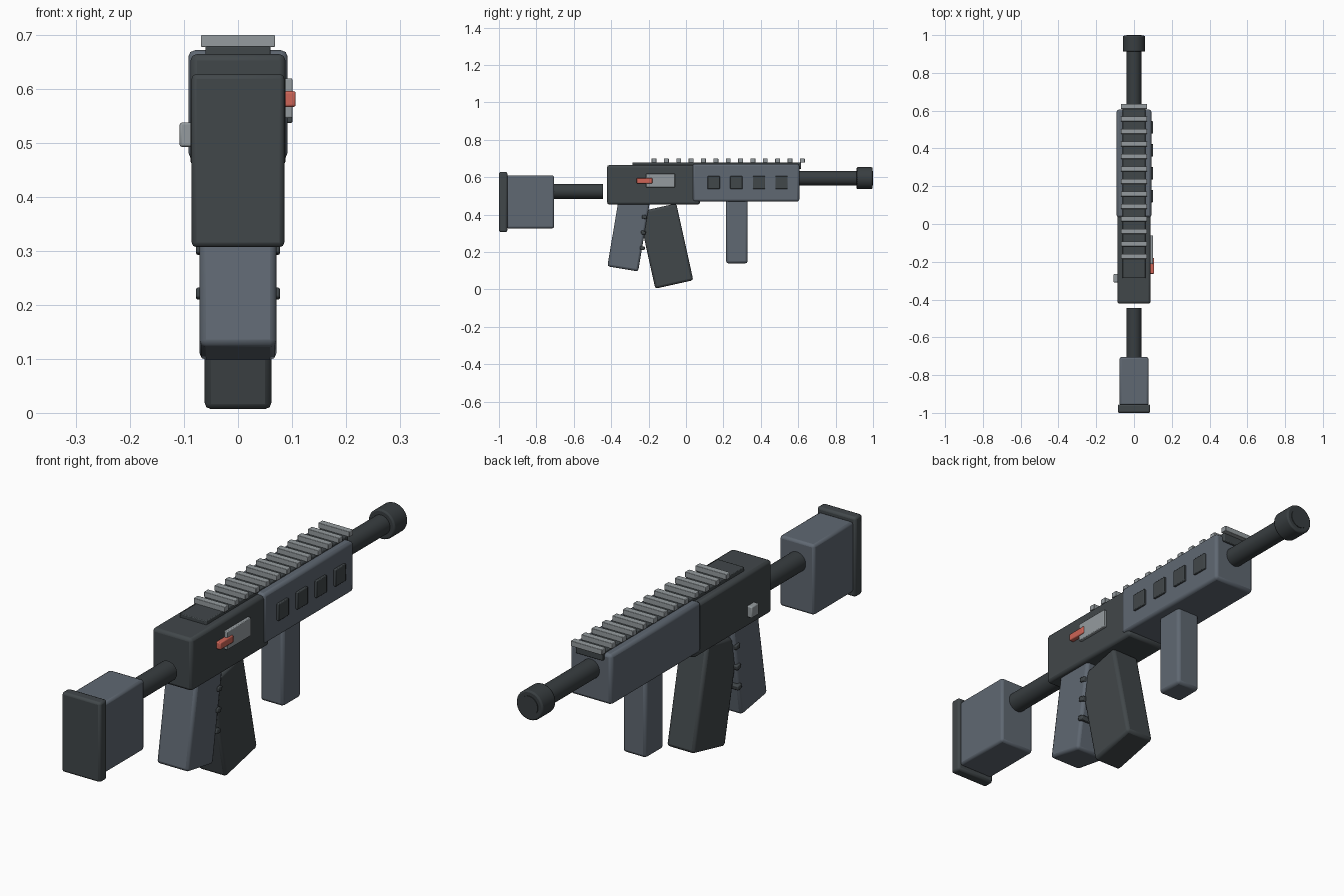
import bpy, math

if "Cube" in bpy.data.objects:
    bpy.data.objects.remove(bpy.data.objects["Cube"])


def material(name, rgb):
    m = bpy.data.materials.new(name)
    m.diffuse_color = (*rgb, 1)
    m.use_nodes = True
    m.node_tree.nodes["Principled BSDF"].inputs["Base Color"].default_value = m.diffuse_color
    return m


DARK = material("dark_gunmetal", (0.053, 0.063, 0.068))
BARREL = material("barrel_black", (0.040, 0.048, 0.052))
SLATE = material("slate_grey", (0.115, 0.138, 0.168))
STEEL = material("light_steel", (0.30, 0.33, 0.345))
RED = material("lever_red", (0.62, 0.13, 0.095))


def finish(ob, name, mat, bevel, segments=2):
    ob.name = name
    ob.data.materials.append(mat)
    if bevel:
        b = ob.modifiers.new("bevel", 'BEVEL')
        b.width, b.segments, b.limit_method = bevel, segments, 'ANGLE'
        b.angle_limit = math.radians(40)
    bpy.ops.object.shade_smooth_by_angle(angle=math.radians(35))
    return ob


def box(name, mat, x, y, z, bevel=0.012):
    """Rounded box from (min, max) ranges."""
    ranges = (x, y, z)
    bpy.ops.mesh.primitive_cube_add(size=1, location=[(a + b) / 2 for a, b in ranges])
    ob = bpy.context.object
    ob.scale = [b - a for a, b in ranges]
    bpy.ops.object.transform_apply(location=False, rotation=False, scale=True)
    return finish(ob, name, mat, bevel)


def tilted_box(name, mat, centre, size, degrees, bevel=0.012):
    """Rounded box leaning in the side plane."""
    half = [(c - s / 2, c + s / 2) for c, s in zip(centre, size)]
    ob = box(name, mat, *half, bevel)
    ob.rotation_euler.x = math.radians(degrees)
    return ob


def tube(name, mat, radius, y0, y1, z, bevel=0.004):
    bpy.ops.mesh.primitive_cylinder_add(vertices=32, radius=radius, depth=y1 - y0,
                                        location=(0, (y0 + y1) / 2, z),
                                        rotation=(math.pi / 2, 0, 0))
    return finish(bpy.context.object, name, mat, bevel)


# Shoulder stock
box("butt_pad", DARK, (-0.086, 0.086), (-1.0, -0.955), (0.307, 0.628), 0.009)
box("stock", SLATE, (-0.077, 0.077), (-0.96, -0.705), (0.327, 0.61), 0.01)
tube("stock_tube", BARREL, 0.04, -0.71, -0.445, 0.525, 0)

# Main body
box("receiver", DARK, (-0.088, 0.088), (-0.422, 0.075), (0.454, 0.665))
box("handguard", SLATE, (-0.092, 0.092), (0.035, 0.606), (0.47, 0.672))

# Barrel and muzzle
tube("barrel", BARREL, 0.039, 0.58, 1.0, 0.595, 0)
tube("muzzle", BARREL, 0.059, 0.912, 0.997, 0.595, 0.006)

# Top rail with cross teeth
box("rail_base", DARK, (-0.06, 0.06), (-0.287, 0.616), (0.645, 0.68), 0.003)
for i in range(13):
    y = -0.171 + i * 0.0661
    box(f"rail_tooth_{i + 1}", STEEL, (-0.069, 0.069), (y - 0.013, y + 0.013),
        (0.678, 0.70), 0.002)

# Side vents on the handguard
for i in range(4):
    y = 0.148 + i * 0.121
    box(f"side_vent_{i + 1}", DARK, (0.08, 0.101), (y - 0.033, y + 0.033),
        (0.537, 0.606), 0.003)

# Ejection cover, charging lever and left button
box("ejection_cover", STEEL, (0.08, 0.101), (-0.213, -0.06), (0.546, 0.62), 0.003)
box("charging_lever", RED, (0.085, 0.107), (-0.264, -0.18), (0.567, 0.596), 0.004)
box("side_button", STEEL, (-0.108, -0.08), (-0.31, -0.265), (0.493, 0.538), 0.004)

# Rear grip with finger ridges
tilted_box("rear_grip", SLATE, (0, -0.307, 0.295), (0.142, 0.167, 0.375), -9.5)
for i, (y, z) in enumerate([(-0.222, 0.388), (-0.228, 0.304), (-0.233, 0.221)]):
    tilted_box(f"finger_ridge_{i + 1}", DARK, (0, y, z), (0.156, 0.026, 0.02), -9.5, 0.004)

# Magazine and front grip
tilted_box("magazine", DARK, (0, -0.108, 0.232), (0.124, 0.208, 0.42), 12.5)
box("front_grip", SLATE, (-0.052, 0.052), (0.214, 0.33), (0.14, 0.49))
